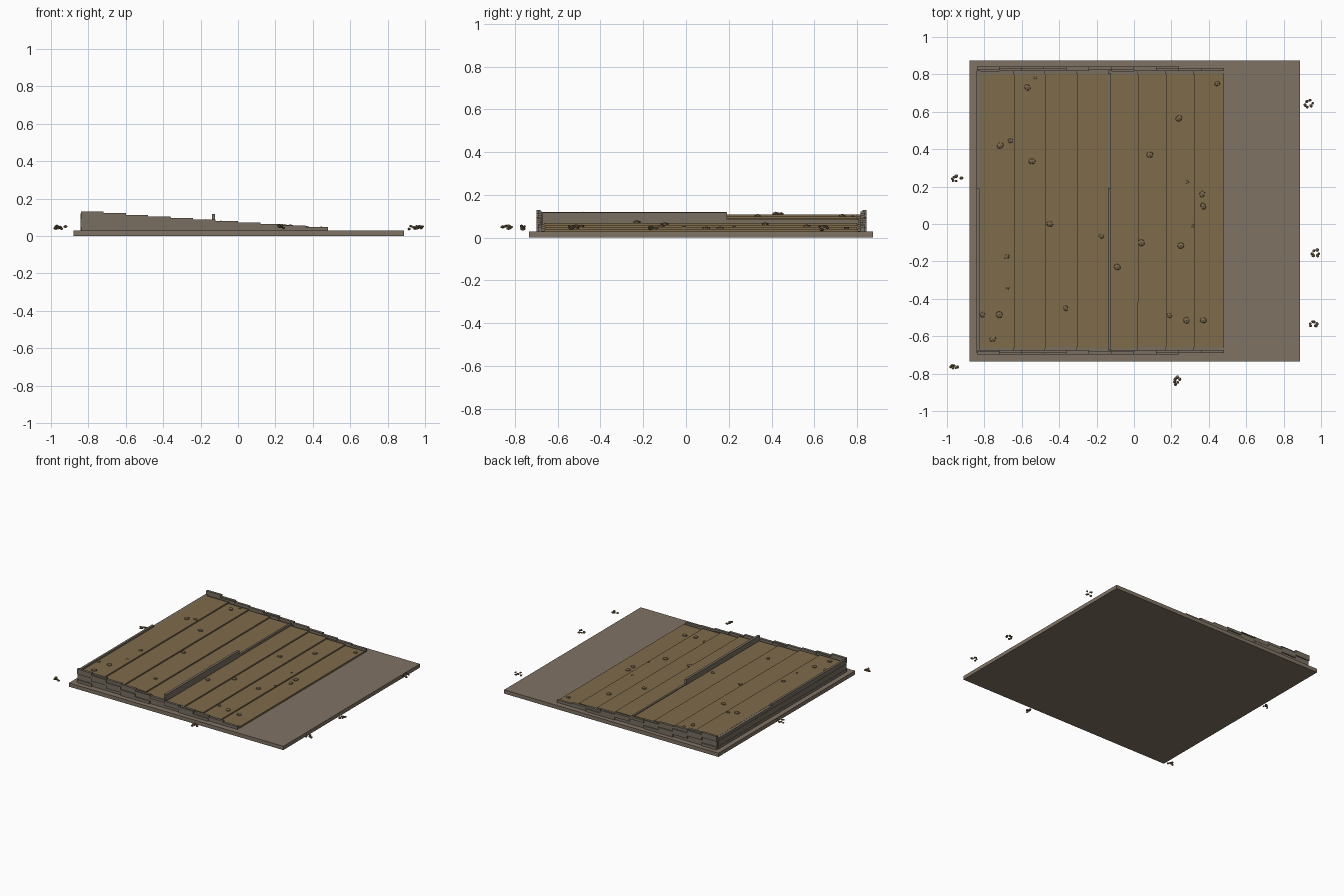
import bpy, bmesh, math, random
from mathutils import Matrix, Vector

if "Cube" in bpy.data.objects:
    bpy.data.objects.remove(bpy.data.objects["Cube"])

random.seed(4)


def mat(name, srgb):
    m = bpy.data.materials.new(name)
    m.diffuse_color = [(c / 255 / 12.92 if c < 11 else ((c / 255 + 0.055) / 1.055) ** 2.4)
                       for c in srgb] + [1]
    m.use_nodes = True
    m.node_tree.nodes["Principled BSDF"].inputs["Base Color"].default_value = m.diffuse_color
    return m


STONE = mat("grey brown stone", (128, 114, 100))
WALL = mat("wall stone", (120, 110, 97))
EARTH = mat("packed earth", (127, 107, 74))
PEBBLE = mat("tan pebble", (122, 104, 76))


def add_box(bm, x0, x1, y0, y1, z0, z1, turn=0.0):
    c = Vector(((x0 + x1) / 2, (y0 + y1) / 2, (z0 + z1) / 2))
    m = (Matrix.Translation(c) @ Matrix.Rotation(turn, 4, 'Z')
         @ Matrix.Diagonal((x1 - x0, y1 - y0, z1 - z0, 1)))
    bmesh.ops.create_cube(bm, size=1, matrix=m)


def add_stone(bm, x, y, z, r, flat=0.5):
    m = (Matrix.Translation((x, y, z)) @ Matrix.Rotation(random.uniform(0, 6.28), 4, 'Z')
         @ Matrix.Diagonal((1.0, random.uniform(0.75, 0.95), flat, 1)))
    bmesh.ops.create_icosphere(bm, subdivisions=1, radius=r, matrix=m)


def finish(bm, name, material):
    me = bpy.data.meshes.new(name)
    bm.to_mesh(me)
    bm.free()
    me.materials.append(material)
    ob = bpy.data.objects.new(name, me)
    bpy.context.collection.objects.link(ob)
    return ob


BASE = 0.028

# base slab
bm = bmesh.new()
add_box(bm, -0.88, 0.888, -0.735, 0.875, 0, BASE)
finish(bm, "base_slab", STONE)

# eight terraces stepping down to the right, on a stepped stone core
edges = [-0.82, -0.642, -0.475, -0.302, -0.135, 0.02, 0.17, 0.32, 0.478]


def terrace_top(x):
    i = max(0, min(7, sum(x > e for e in edges) - 1))
    return 0.109 - 0.0098 * i


core = bmesh.new()
for i in range(8):
    x0, x1 = edges[i], edges[i + 1]
    top = terrace_top((x0 + x1) / 2)
    bm = bmesh.new()
    add_box(bm, x0, x1 + 0.003, -0.662 + random.uniform(-.004, .004),
            0.802 + random.uniform(-.004, .004), BASE, top, random.uniform(-.001, .001))
    finish(bm, f"terrace_{i + 1}", EARTH)
    add_box(core, x0 - 0.002, x1 - 0.002, -0.677, 0.818, BASE - .005, max(top - 0.008, BASE + .003))
finish(core, "terrace_core", WALL)

# stepped side walls in staggered block courses
for name, yc, s in (("front_wall", -0.686, -1), ("back_wall", 0.830, 1)):
    bm = bmesh.new()
    for c in range(11):
        x0 = -0.84 + 0.12 * c
        top = 0.130 - 0.0082 * c
        z, row = BASE, 0
        while z < top - 0.002:
            z1 = min(z + 0.021, top)
            off = s * (0.004 if ((c + 1 + row) // 2) % 2 == 0 else -0.004)
            add_box(bm, x0, x0 + 0.12, yc + off - 0.009, yc + off + 0.009, z, z1)
            z, row = z1, row + 1
    finish(bm, name, WALL)

# left wall: low courses with a raised front stretch
bm = bmesh.new()
for r in range(4):
    o = 0.002 * (r % 2)
    add_box(bm, -0.843 + o, -0.82, -0.69, 0.82, BASE + 0.02 * r, BASE + 0.02 * (r + 1))
add_box(bm, -0.841, -0.825, -0.675, 0.19, 0.108, 0.121)
finish(bm, "left_wall", WALL)

# middle dividing wall, tall at the front and low at the back
bm = bmesh.new()
add_box(bm, -0.140, -0.122, -0.672, 0.192, BASE, 0.118)
add_box(bm, -0.138, -0.124, 0.192, 0.808, BASE, 0.086)
finish(bm, "middle_wall", WALL)

# stones lying on the terraces
spots = [(-.57, .73), (-.715, .42), (-.545, .335), (-.45, 0), (-.72, -.485), (-.755, -.615),
         (-.09, -.23), (.04, -.10), (.085, .37), (.24, .565), (.365, .16), (.37, .095),
         (.25, -.115), (.28, -.515), (.37, -.515), (-.66, .445), (-.175, -.065),
         (-.68, -.175), (-.81, -.485), (-.365, -.45), (.19, -.49), (.445, .75)]
small = [(-.675, -.34), (.315, -.01), (.285, .225), (-.53, .78)]
bm = bmesh.new()
for i, (x, y) in enumerate(spots):
    add_stone(bm, x, y, terrace_top(x) + 0.002, 0.021 if i < 15 else 0.017)
for x, y in small:
    add_stone(bm, x, y, terrace_top(x), 0.011)
finish(bm, "terrace_stones", PEBBLE)

# loose pebble clusters around the base
clusters = [(-.955, .24, .035, .018), (-.965, -.763, .022, .008), (.228, -.838, .018, .026),
            (.935, .64, .027, .025), (.965, -.157, .025, .025), (.957, -.533, .022, .020)]
bm = bmesh.new()
for cx, cy, rx, ry in clusters:
    for k in range(6):
        a = k * math.tau / 6 + random.uniform(-.4, .4)
        d = random.uniform(.5, 1)
        add_stone(bm, cx + rx * d * math.cos(a), cy + ry * d * math.sin(a),
                  random.uniform(.037, .055), random.uniform(.008, .012), 0.7)
finish(bm, "pebble_clusters", PEBBLE)
